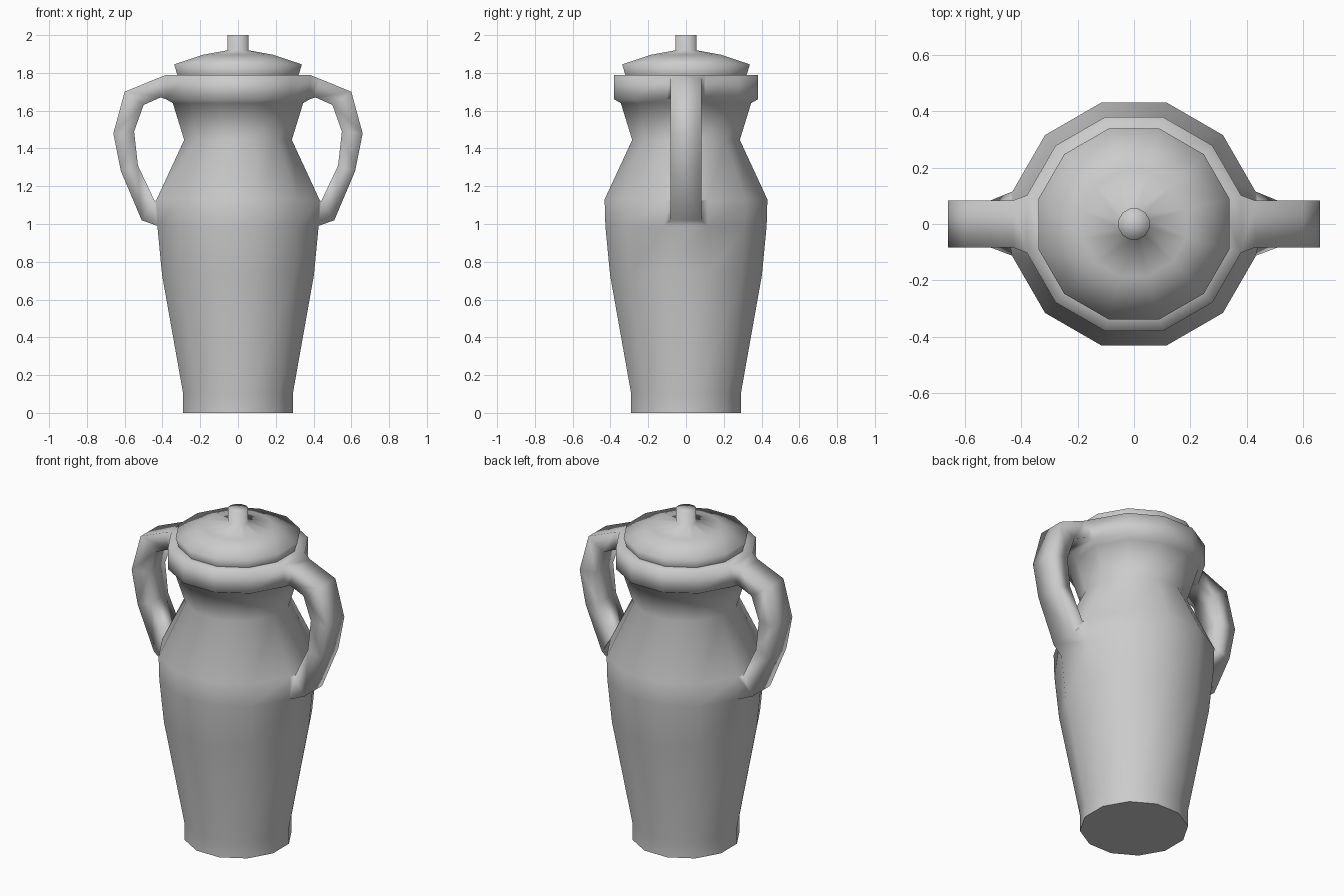
import bpy, bmesh, math

cube = bpy.data.objects.get("Cube")
if cube:
    bpy.data.objects.remove(cube)

SIDES = 12
STEP = 2 * math.pi / SIDES

clay = bpy.data.materials.new("grey_clay")
clay.use_nodes = True
clay.diffuse_color = (0.6, 0.6, 0.6, 1)
clay.node_tree.nodes["Principled BSDF"].inputs["Base Color"].default_value = (0.6, 0.6, 0.6, 1)


def lathe(bm, profile):
    """Stack twelve-sided rings; each profile point is (half width, height)."""
    rings = []
    for w, z in profile:
        r = w / math.cos(STEP / 2)
        rings.append([bm.verts.new((r * math.cos((i - 0.5) * STEP),
                                    r * math.sin((i - 0.5) * STEP), z))
                      for i in range(SIDES)])
    for low, high in zip(rings, rings[1:]):
        skin(bm, low, high)
    return rings


def skin(bm, a, b):
    n = len(a)
    for i in range(n):
        j = (i + 1) % n
        bm.faces.new((a[i], a[j], b[j], b[i]))


def finish(bm, name):
    bmesh.ops.recalc_face_normals(bm, faces=bm.faces)
    for f in bm.faces:
        f.smooth = len(f.verts) <= 4  # flat caps stay crisp
    mesh = bpy.data.meshes.new(name)
    bm.to_mesh(mesh)
    bm.free()
    mesh.materials.append(clay)
    obj = bpy.data.objects.new(name, mesh)
    bpy.context.collection.objects.link(obj)


# Jar body with base, shoulder, neck and rim
bm = bmesh.new()
rings = lathe(bm, [(0.29, 0), (0.29, 0.1), (0.402, 0.73), (0.427, 0.99),
                   (0.431, 1.13), (0.285, 1.445), (0.345, 1.64),
                   (0.38, 1.66), (0.38, 1.79), (0.31, 1.79)])
bm.faces.new(rings[0])

# Two handles grown from the rim faces down to the shoulder faces
path = [((0.43, 1.77), (0.41, 1.67)), ((0.60, 1.70), (0.50, 1.63)),
        ((0.66, 1.48), (0.55, 1.49)), ((0.62, 1.28), (0.53, 1.31)),
        ((0.51, 1.02), (0.44, 1.12))]
HALF = 0.083
for side, k in ((1, 0), (-1, SIDES // 2)):
    def socket(top, bottom):
        a, b = k, (k + 1) % SIDES
        if side < 0:
            a, b = b, a
        loop = [rings[top][a], rings[top][b], rings[bottom][b], rings[bottom][a]]
        bm.faces.remove(bm.faces.get(loop))
        return loop

    rim = socket(8, 7)
    shoulder = socket(3, 4)
    sections = [rim]
    for (ox, oz), (ix, iz) in path:
        sections.append([bm.verts.new((side * x, y, z)) for x, y, z in
                         ((ox, -HALF, oz), (ox, HALF, oz), (ix, HALF, iz), (ix, -HALF, iz))])
    sections.append(shoulder)
    for a, b in zip(sections, sections[1:]):
        skin(bm, a, b)
finish(bm, "jar_body_with_handles")

# Lid with knob
bm = bmesh.new()
rings = lathe(bm, [(0.32, 1.785), (0.338, 1.845), (0.185, 1.896),
                   (0.055, 1.92), (0.055, 2.0)])
tip = bm.verts.new((0, 0, 2.0))
for i in range(SIDES):
    bm.faces.new((rings[-1][i], rings[-1][(i + 1) % SIDES], tip))
bm.faces.new(rings[0])
finish(bm, "lid")
